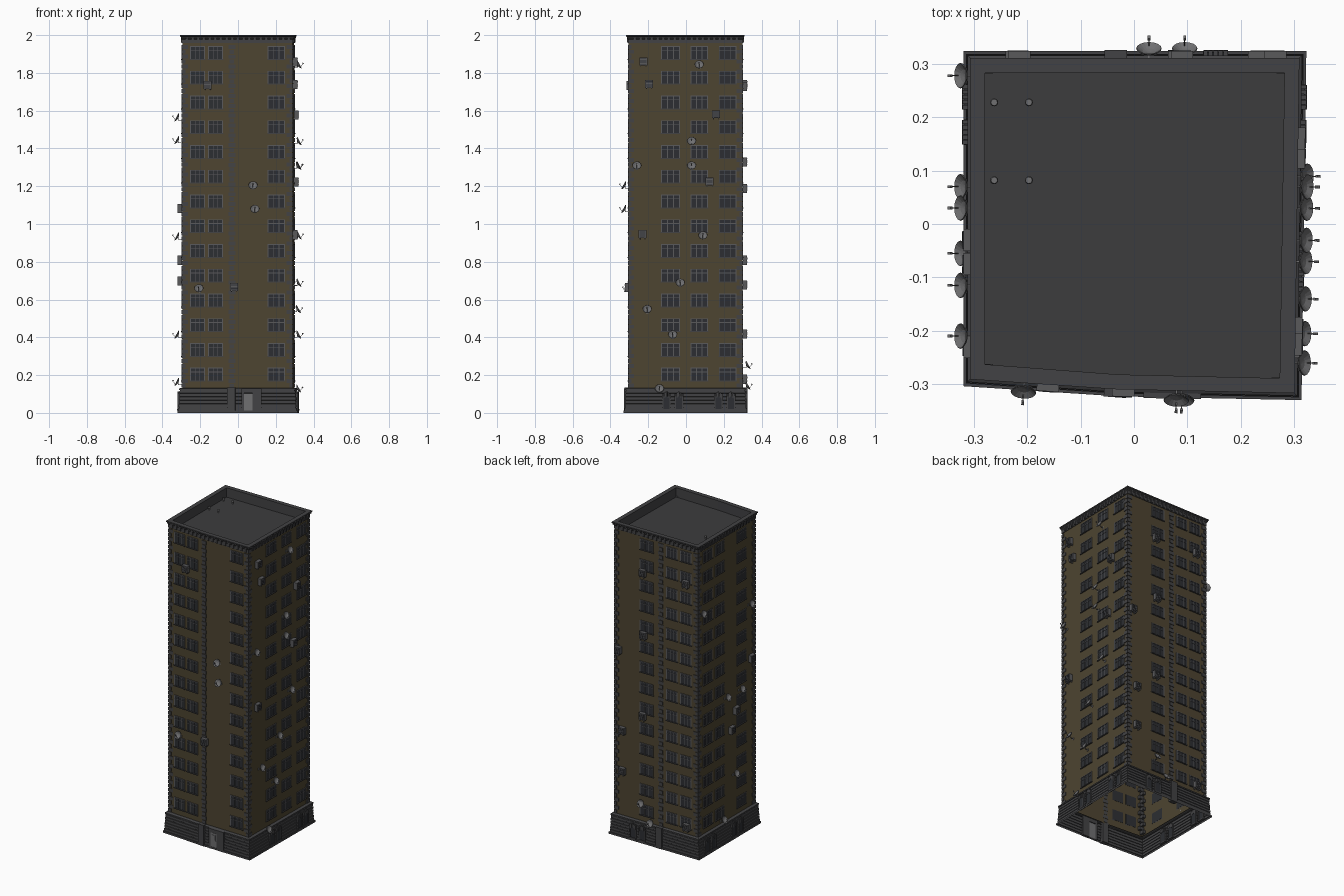
import bpy, bmesh, math
from mathutils import Vector, Matrix

if "Cube" in bpy.data.objects:
    bpy.data.objects.remove(bpy.data.objects["Cube"])

# slightly skewed footprint: (corner, outward sign)
FL, FM, FR = (-.294, -.278), (-.03, -.297), (.288, -.304)
BR, BL = (.297, .298), (-.294, .298)
RING = [(FL, (-1, -1)), (FM, (0, -1)), (FR, (1, -1)), (BR, (1, 1)), (BL, (-1, 1))]
SEGS = {'front': [(FL, FM), (FM, FR)], 'right': [(FR, BR)],
        'back': [(BR, BL)], 'left': [(BL, FL)]}
AXIS = {'front': 0, 'back': 0, 'right': 1, 'left': 1}
ROWS = [.205 + .131 * i for i in range(14)]


def mat(name, c):
    m = bpy.data.materials.new(name)
    m.diffuse_color = (*c, 1)
    m.use_nodes = True
    m.node_tree.nodes["Principled BSDF"].inputs["Base Color"].default_value = m.diffuse_color
    return m


BRICK = mat('brown_brick', (.075, .058, .03))
STONE = mat('dark_stone', (.055, .055, .058))
ROOF = mat('roof_grey', (.045, .045, .047))
GLASS = mat('dark_glass', (.025, .027, .032))
METAL = mat('light_metal', (.16, .16, .165))
FRAME = mat('window_frame', (.1, .1, .105))


def finish(bm, name, m):
    me = bpy.data.meshes.new(name)
    bm.to_mesh(me)
    bm.free()
    me.materials.append(m)
    ob = bpy.data.objects.new(name, me)
    bpy.context.collection.objects.link(ob)
    return ob


def loft(name, profile, m, cap=False):
    """Skin the footprint through (offset, z) pairs."""
    bm = bmesh.new()
    prev = None
    for off, z in profile:
        cur = [bm.verts.new((p[0] + s[0] * off, p[1] + s[1] * off, z)) for p, s in RING]
        if prev:
            n = len(cur)
            for i in range(n):
                j = (i + 1) % n
                bm.faces.new((prev[i], prev[j], cur[j], cur[i]))
        prev = cur
    if cap:
        bm.faces.new(prev)
    finish(bm, name, m)


def frame(side, u):
    """Matrix on a wall: x along wall, -y outward."""
    a = AXIS[side]
    for p, q in SEGS[side]:
        if min(p[a], q[a]) <= u <= max(p[a], q[a]):
            break
    p, q = Vector(p), Vector(q)
    pos = p + (q - p) * ((u - p[a]) / (q[a] - p[a]))
    d = (q - p).normalized()
    return Matrix(((d.x, -d.y, 0, pos.x), (d.y, d.x, 0, pos.y), (0, 0, 1, 0), (0, 0, 0, 1)))


def cube(bm, M, x, w, z0, z1, o0, o1):
    S = Matrix.Translation((x, -(o0 + o1) / 2, (z0 + z1) / 2)) @ Matrix.Diagonal((w, o1 - o0, z1 - z0, 1))
    bmesh.ops.create_cube(bm, size=1, matrix=M @ S)


# main shell: walls, rusticated plinth, cornice with recessed roof
loft('walls', [(0, .125), (0, 1.96)], BRICK)
prof = [(.026, 0), (.026, .012), (.021, .012)]
for i in range(6):
    z, o = .012 + i * .018, .021 - i * .001
    prof += [(o, z + .002), (o, z + .015), (o - .004, z + .015), (o - .004, z + .018)]
prof += [(.018, .12), (.018, .128), (.010, .132), (0, .132)]
loft('plinth', prof, STONE)
loft('cornice', [(0, 1.957), (.004, 1.957), (.004, 1.978), (.009, 1.984), (.009, 1.99),
                 (.013, 1.994), (.013, 2), (-.015, 2), (-.015, 1.94)], STONE)
loft('roof_deck', [(-.015, 1.94)], ROOF, cap=True)

# cornice brackets
bm = bmesh.new()
for side in SEGS:
    for i in range(19):
        cube(bm, frame(side, -.27 + i * .03), 0, .013, 1.96, 1.984, .002, .009)
finish(bm, 'cornice_brackets', STONE)

# corner quoins and the vertical strips on front and back
bm = bmesh.new()
N = 70
for i in range(N):
    z = .133 + i * .026
    k = i % 2
    if z > 1.95:
        break
    for p, s in RING:
        if s[0] == 0:
            continue
        w, d = (.034, .02) if k else (.02, .034)
        c = Vector((p[0] + s[0] * (.004 - w / 2), p[1] + s[1] * (.004 - d / 2), z + .011))
        bmesh.ops.create_cube(bm, size=1, matrix=Matrix.Translation(c) @ Matrix.Diagonal((w, d, .021, 1)))
    for side in ('front', 'back'):
        cube(bm, frame(side, -.032), 0, .036 if k else .024, z, z + .021, -.002, .004)
finish(bm, 'quoins', STONE)

# windows
cols = {'front': [(-.214, .074), (-.119, .074), (.203, .086)],
        'right': [(-.082, .096), (.07, .086), (.22, .088)],
        'back': [(.07, .09), (-.11, .074), (-.21, .074)],
        'left': [(.2, .086), (.08, .086), (-.14, .09)]}
fr, gl, si = bmesh.new(), bmesh.new(), bmesh.new()
for side, cc in cols.items():
    for u, w in cc:
        M = frame(side, u)
        for zc in ROWS:
            a, b = zc - .034, zc + .034
            cube(gl, M, 0, w, a, b, -.001, .001)
            for x in (-w / 2, w / 2):
                cube(fr, M, x, .005, a, b, 0, .004)
            for x in (-w / 6, w / 6):
                cube(fr, M, x, .0035, a, b, 0, .003)
            cube(fr, M, 0, w, b - .024, b - .021, 0, .003)
            cube(fr, M, 0, w + .005, b - .004, b, 0, .004)
            cube(si, M, 0, w + .01, a - .005, a, 0, .007)
finish(gl, 'window_glass', GLASS)
finish(fr, 'window_frames', FRAME)
finish(si, 'window_sills', STONE)

# plinth details: pilasters, entrance, ground windows with stepped heads
st, gl = bmesh.new(), bmesh.new()
for side in ('front', 'back'):
    cube(st, frame(side, -.034), 0, .042, 0, .134, .0, .028)
M = frame('front', .072)
cube(st, M, -.046, .012, 0, .12, .01, .027)
cube(st, M, .030, .048, 0, .12, .01, .027)
cube(st, M, 0, .108, .105, .128, .01, .028)
for side, us in (('right', (-.07, .205)), ('left', (-.07, .205)), ('back', (.12,))):
    for u in us:
        M = frame(side, u)
        for x in (-.033, .033):
            cube(gl, M, x, .034, .02, .088, .012, .024)
            for j in range(-2, 3):
                h = .112 - abs(j) * .005
                cube(st, M, x + j * .0095, .008, .088 - abs(j) * .006, h, .01, .027)
            for e in (-1, 1):
                cube(st, M, x + e * .02, .007, .012, .09, .01, .026)
            cube(st, M, x, .046, .012, .02, .01, .028)
finish(st, 'plinth_trim', STONE)
finish(gl, 'ground_windows', GLASS)
bm = bmesh.new()
M = frame('front', .054)
cube(bm, M, 0, .048, 0, .102, .012, .0235)
cube(bm, M, 0, .022, .06, .09, .02, .025)
cube(bm, M, .016, .004, .045, .055, .02, .028)
finish(bm, 'entrance_door', METAL)

# air conditioner boxes
acs = {'front': [(-.16, 1.735), (-.02, .665)],
       'right': [(-.225, 1.86), (-.195, 1.74), (.16, 1.58), (.125, 1.225), (-.23, .945)],
       'back': [(.09, 1.73), (-.215, 1.74), (.085, 1.33), (.265, 1.19), (.09, .81), (.235, .68),
                (.235, .42), (-.22, .18)],
       'left': [(-.23, 1.085), (-.075, .81), (-.03, .7)]}
bm, gr = bmesh.new(), bmesh.new()
for side, lst in acs.items():
    for u, z in lst:
        M = frame(side, u)
        cube(bm, M, 0, .042, z - .02, z + .022, .003, .026)
        for x in (-.014, .014):
            cube(bm, M, x, .004, z - .026, z - .02, 0, .026)
        for k in range(5):
            cube(gr, M, 0, .034, z - .015 + k * .007, z - .012 + k * .007, .02, .0275)
finish(bm, 'air_conditioners', FRAME)
finish(gr, 'air_conditioner_grilles', GLASS)

# satellite dishes
dishes = {'front': [(.08, 1.2), (.09, 1.075), (-.205, .655)],
          'right': [(.07, 1.84), (.03, 1.435), (.03, 1.305), (-.26, 1.305), (.09, .935),
                    (-.03, .685), (-.205, .545), (-.07, .41), (-.14, .125)],
          'back': [(.095, .25), (.028, .14)],
          'left': [(.278, 1.56), (-.21, 1.44), (-.115, .93), (.03, .93), (-.055, .41), (.07, .16)]}
bm = bmesh.new()
for side, lst in dishes.items():
    for u, z in lst:
        M = frame(side, u)
        cube(bm, M, 0, .012, z - .018, z - .004, 0, .003)
        cube(bm, M, 0, .003, z - .012, z - .009, 0, .022)
        cube(bm, M, 0, .003, z - .012, z + .002, .02, .023)
        T = M @ Matrix.Translation((0, -.022, z)) @ Matrix.Rotation(math.radians(-28), 4, 'X')
        prev = None
        for r, o in ((.003, 0), (.012, .002), (.019, .0055), (.024, .010), (.023, .0115), (.012, .004), (.003, .002)):
            cur = [bm.verts.new(T @ Vector((r * math.cos(t * math.pi / 8), -o, r * math.sin(t * math.pi / 8))))
                   for t in range(16)]
            if prev:
                for i in range(16):
                    bm.faces.new((prev[i], prev[i - 1], cur[i - 1], cur[i]))
            else:
                bm.faces.new(cur)
            prev = cur
        bm.faces.new(prev)
        A = T @ Matrix.Translation((0, 0, -.02)) @ Matrix.Rotation(math.radians(-25), 4, 'X')
        cube(bm, A, 0, .002, -.001, .001, .006, .034)
        cube(bm, A, 0, .005, -.002, .005, .031, .037)
bmesh.ops.recalc_face_normals(bm, faces=bm.faces)
finish(bm, 'satellite_dishes', METAL)

# roof vents
bm = bmesh.new()
for x in (-.262, -.197):
    for y in (.228, .082):
        for r, d, z in ((.004, .016, 1.948), (.0075, .006, 1.957)):
            bmesh.ops.create_cone(bm, cap_ends=True, segments=12, radius1=r, radius2=r * .8, depth=d,
                                  matrix=Matrix.Translation((x, y, z)))
finish(bm, 'roof_vents', METAL)
